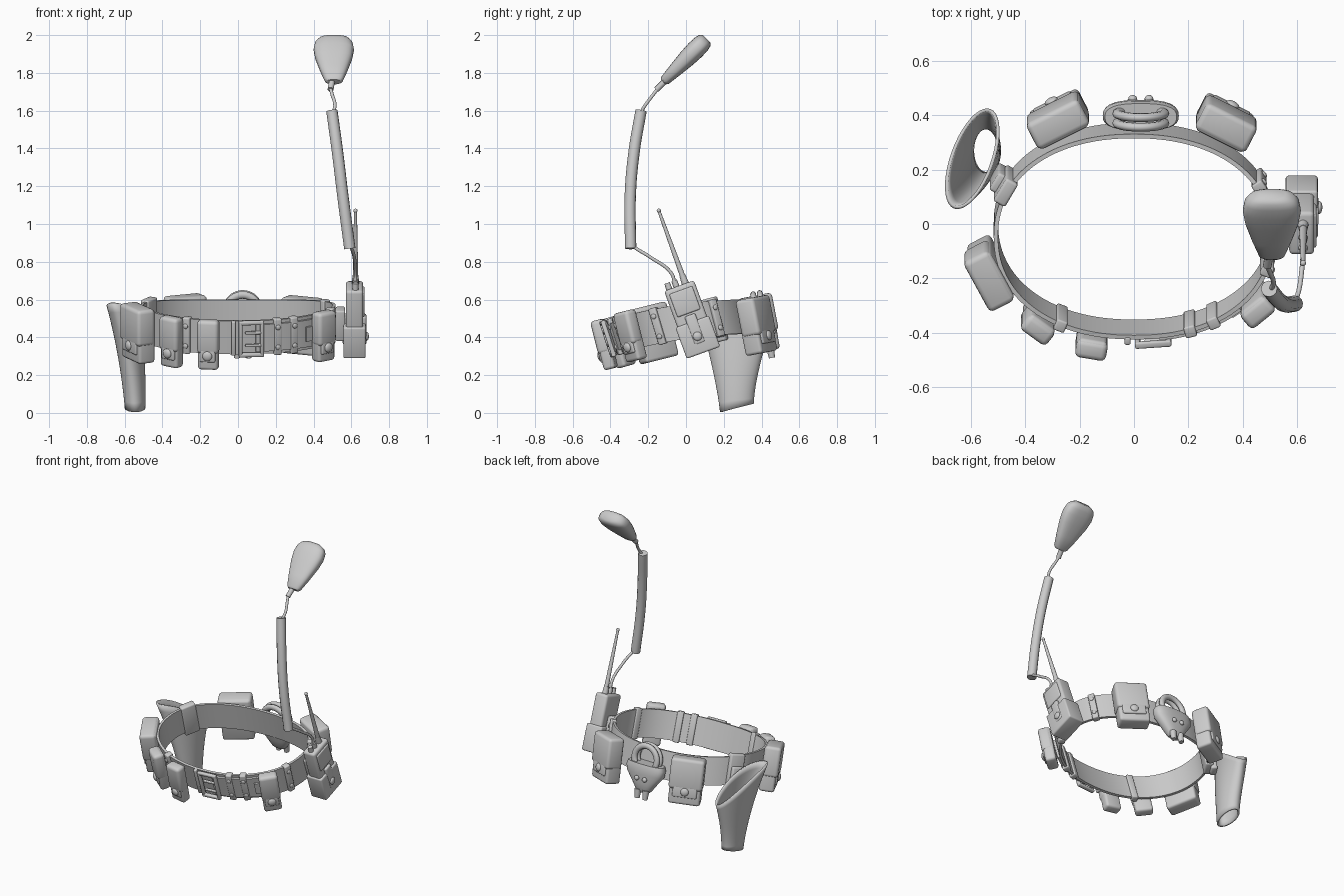
import bpy, bmesh, math
from mathutils import Matrix, Vector
from math import sin, cos, radians, pi

if "Cube" in bpy.data.objects:
    bpy.data.objects.remove(bpy.data.objects["Cube"])

I4 = Matrix.Identity(4)


def place(loc, tilt=0, face=0):
    """Local -y faces outward; face turns it round z, tilt leans it round x."""
    return (Matrix.Translation(loc) @ Matrix.Rotation(radians(tilt), 4, 'X')
            @ Matrix.Rotation(radians(face), 4, 'Z'))


def finish(name, bm, M=I4, angle=35):
    bmesh.ops.recalc_face_normals(bm, faces=bm.faces)
    me = bpy.data.meshes.new(name)
    bm.to_mesh(me)
    bm.free()
    me.transform(M)
    me.shade_smooth()
    me.set_sharp_from_angle(angle=radians(angle))
    ob = bpy.data.objects.new(name, me)
    bpy.context.collection.objects.link(ob)
    return ob


def box(name, M, size, loc=(0, 0, 0), bevel=0.01):
    bm = bmesh.new()
    bmesh.ops.create_cube(bm, size=1, matrix=Matrix.Translation(loc) @ Matrix.Diagonal((*size, 1)))
    bmesh.ops.bevel(bm, geom=bm.edges[:], offset=bevel, segments=3, profile=0.5, affect='EDGES')
    return finish(name, bm, M)


def stud(name, M, loc, r, flat=0.5):
    bm = bmesh.new()
    bmesh.ops.create_uvsphere(bm, u_segments=20, v_segments=10, radius=r)
    bmesh.ops.scale(bm, vec=(1, flat, 1), verts=bm.verts)
    bmesh.ops.translate(bm, vec=loc, verts=bm.verts)
    return finish(name, bm, M)


def cone(name, M, loc, r1, r2, h):
    bm = bmesh.new()
    bmesh.ops.create_cone(bm, cap_ends=True, segments=20, radius1=r1, radius2=r2, depth=h,
                          matrix=Matrix.Translation((loc[0], loc[1], loc[2] + h / 2)))
    return finish(name, bm, M)


def loft(name, rings, M=I4, closed=False, cap=True):
    bm = bmesh.new()
    rows = [[bm.verts.new(p) for p in r] for r in rings]
    n = len(rows[0])
    for a, b in zip(rows, rows[1:] + (rows[:1] if closed else [])):
        for i in range(n):
            bm.faces.new((a[i], a[(i + 1) % n], b[(i + 1) % n], b[i]))
    if cap and not closed:
        bm.faces.new(rows[0])
        bm.faces.new(rows[-1])
    return finish(name, bm, M, 45)


def oval(hx, hy, z, e=0.75, n=32):
    pts = []
    for i in range(n):
        c, s = cos(2 * pi * i / n), sin(2 * pi * i / n)
        pts.append(Vector((hx * math.copysign(abs(c) ** e, c), hy * math.copysign(abs(s) ** e, s), z)))
    return pts


def tube(name, pts, r):
    cu = bpy.data.curves.new(name, 'CURVE')
    cu.dimensions = '3D'
    cu.bevel_depth, cu.bevel_resolution, cu.use_fill_caps = r, 4, True
    sp = cu.splines.new('BEZIER')
    sp.bezier_points.add(len(pts) - 1)
    for b, p in zip(sp.bezier_points, pts):
        b.co = p
        b.handle_left_type = b.handle_right_type = 'AUTO'
    ob = bpy.data.objects.new(name, cu)
    bpy.context.collection.objects.link(ob)
    return ob


# Belt path: rounded oval, lower at the front and leaning with the hips
def path(t):
    s, c = sin(radians(t)), cos(radians(t))
    x = 0.508 * math.copysign(abs(s) ** 0.92, s)
    y = -0.022 - 0.366 * math.copysign(abs(c) ** 0.92, c)
    return Vector((x, y, 0.485 + 0.14 * y - 0.2 * y * y))


def lean(y):
    return 15.5 - 7 * y


def frame(t):
    d = path(t + 1.5) - path(t - 1.5)
    p = path(t)
    return place(p, lean(p.y), math.degrees(math.atan2(d.y, d.x)))


def band(name, t0, t1, off, h, th, closed=False):
    n = int((t1 - t0) / 3)
    rings = []
    for i in range(n if closed else n + 1):
        M = frame(t0 + (t1 - t0) * i / n)
        rings.append([M @ Vector((0, -off + a * th / 2, b * h / 2))
                      for a, b in ((-1, -1), (-1, 1), (1, 1), (1, -1))])
    return loft(name, rings, closed=closed)


band("belt", 0, 360, 0, 0.185, 0.016, True)
band("belt_overlap", 9, 47, 0.016, 0.15, 0.014)
band("belt_tip", 41, 49, 0.03, 0.08, 0.012)

# Buckle with two prongs
B = frame(6.5)
for s in (-1, 1):
    box("buckle_side", B, (0.02, 0.025, 0.2), (s * 0.057, -0.03, 0), 0.007)
    box("buckle_rail", B, (0.134, 0.025, 0.022), (0, -0.03, s * 0.089), 0.007)
    box("buckle_prong", B, (0.085, 0.016, 0.016), (0.01, -0.035, s * 0.035), 0.005)
box("buckle_loop", frame(-2), (0.022, 0.03, 0.19), (0, -0.015, 0), 0.006)

# Belt keepers with snaps
for t in (22, 33, 72, 117, -30):
    K = frame(t)
    box("belt_keeper", K, (0.042, 0.044, 0.2), (0, -0.004, 0), 0.007)
    for z in (-0.055, 0.055):
        stud("keeper_snap", K, (0, -0.027, z), 0.014)


# Pouches: body, overlapping flap and snap
def pouch(name, loc, tilt, face, w, d, h):
    M = place(loc, tilt, face)
    box(name + "_body", M, (w * 0.94, d * 0.92, h), (0, 0.003, -0.004), 0.016)
    box(name + "_flap", M, (w, d, h * 0.68), (0, -0.004, h * 0.16), 0.02)
    box(name + "_flap_tongue", M, (w * 0.72, 0.02, h * 0.3), (0, -d / 2 + 0.007, -h * 0.2), 0.009)
    stud(name + "_snap", M, (0, -d / 2 - 0.004, -h * 0.22), 0.026)


pouch("side_pouch", (-0.53, -0.178, 0.425), 14, -62, 0.215, 0.105, 0.29)
pouch("front_pouch_outer", (-0.352, -0.355, 0.38), 16, -37, 0.12, 0.07, 0.27)
pouch("front_pouch_inner", (-0.156, -0.432, 0.365), 14, -10, 0.115, 0.07, 0.265)
pouch("front_pouch_right", (0.453, -0.295, 0.41), 14, 40, 0.12, 0.075, 0.265)
pouch("back_pouch_left", (-0.278, 0.388, 0.475), 11, -153, 0.215, 0.11, 0.295)
pouch("back_pouch_right", (0.337, 0.375, 0.465), 11, 153, 0.21, 0.11, 0.295)

# Handcuff holder at the back
C = place((0.025, 0.405, 0.45), 10, 180)
loft("cuff_case", [oval(a, b, z) for z, a, b in
                   ((-0.125, 0.04, 0.022), (-0.11, 0.055, 0.032), (-0.06, 0.09, 0.042),
                    (0.0, 0.135, 0.052), (0.04, 0.14, 0.055), (0.065, 0.132, 0.05))], C)
for k, y in enumerate((-0.018, 0.018)):
    rings = []
    for i in range(40):
        a = 2 * pi * i / 40
        rings.append([((0.085 + 0.02 * cos(b)) * cos(a), y + 0.016 * sin(b),
                       0.095 + (0.085 + 0.02 * cos(b)) * sin(a))
                      for b in (2 * pi * j / 10 for j in range(10))])
    loft("cuff_ring", rings, C, closed=True)
for x in (-0.03, 0.03):
    cone("cuff_case_stud", C, (x, -0.022, -0.165), 0.016, 0.022, 0.06)
    stud("cuff_case_snap", C, (x, -0.052, -0.03), 0.016, 0.8)

# Open-ended holster: slanted rim, tapering to the muzzle
rings = []
for k in range(13):
    u = k / 12
    cx, cy = -0.545 - 0.05 * u ** 1.5, 0.27 - 0.03 * u
    hx, hy = 0.055 + 0.025 * u, 0.09 + 0.105 * u ** 1.4
    rot = Matrix.Rotation(radians(-20 * u), 3, 'Z')
    ring = []
    for i in range(40):
        a = 2 * pi * i / 40
        p = rot @ Vector((hx * cos(a), hy * sin(a), 0))
        r = (1 + sin(a)) / 2
        low, high = 0.004 + 0.045 * r, 0.58 - 0.2 * r ** 1.6
        ring.append((cx + p.x, cy + p.y, low + (high - low) * u))
    rings.append(ring)
holster = loft("holster", rings, cap=False)
mod = holster.modifiers.new("wall", 'SOLIDIFY')
mod.thickness = 0.012
H = frame(-114)
box("holster_belt_loop", H, (0.1, 0.05, 0.215), (0, -0.005, 0.0), 0.01)
box("holster_hanger", H, (0.075, 0.04, 0.16), (0, -0.035, -0.05), 0.01)

# Radio in its holder, leaning back (local x points outward)
R = place((0.617, 0.03, 0.49), 20)
box("radio_holder", R, (0.118, 0.188, 0.175), (0, 0, -0.095), 0.01)
box("radio_body", R, (0.092, 0.168, 0.31), (0, 0, 0.04), 0.016)
box("radio_face", R, (0.02, 0.13, 0.13), (0.044, 0, 0.105), 0.008)
box("radio_strap", R, (0.125, 0.06, 0.16), (0, 0.0, -0.05), 0.01)
box("radio_holder_clip", R, (0.05, 0.08, 0.17), (-0.075, 0, -0.02), 0.008)
stud("radio_strap_snap", R @ Matrix.Rotation(radians(90), 4, 'Z'), (0, -0.064, -0.09), 0.024)
cone("antenna_base", R, (0.005, 0.035, 0.19), 0.02, 0.016, 0.05)
cone("antenna", R, (0.005, 0.035, 0.2), 0.015, 0.008, 0.4)
stud("antenna_tip", R, (0.005, 0.035, 0.605), 0.011, 1)
for y in (-0.015, -0.055):
    cone("radio_knob", R, (0.005, y, 0.19), 0.017, 0.015, 0.04)

# Microphone lead: thin ends and thick coiled section
tube("lower_lead", [(0.62, -0.06, 0.68), (0.622, -0.075, 0.735), (0.615, -0.19, 0.825),
                    (0.602, -0.26, 0.868), (0.59, -0.29, 0.89)], 0.009)
tube("coiled_lead", [(0.592, -0.293, 0.87), (0.555, -0.295, 1.15), (0.527, -0.275, 1.38),
                     (0.497, -0.238, 1.6)], 0.03)
tube("upper_lead", [(0.505, -0.24, 1.59), (0.513, -0.215, 1.63), (0.497, -0.17, 1.69),
                    (0.487, -0.14, 1.73)], 0.009)
tube("lead_plug", [(0.49, -0.155, 1.712), (0.497, -0.115, 1.752)], 0.016)

# Hand microphone
loft("hand_microphone", [oval(a, b, z) for z, a, b in
                         ((0, 0.036, 0.018), (0.012, 0.048, 0.027), (0.09, 0.073, 0.037),
                          (0.18, 0.098, 0.047), (0.24, 0.107, 0.05), (0.285, 0.1, 0.048),
                          (0.31, 0.082, 0.042), (0.324, 0.05, 0.028))],
     place((0.507, -0.12, 1.752), -45))
